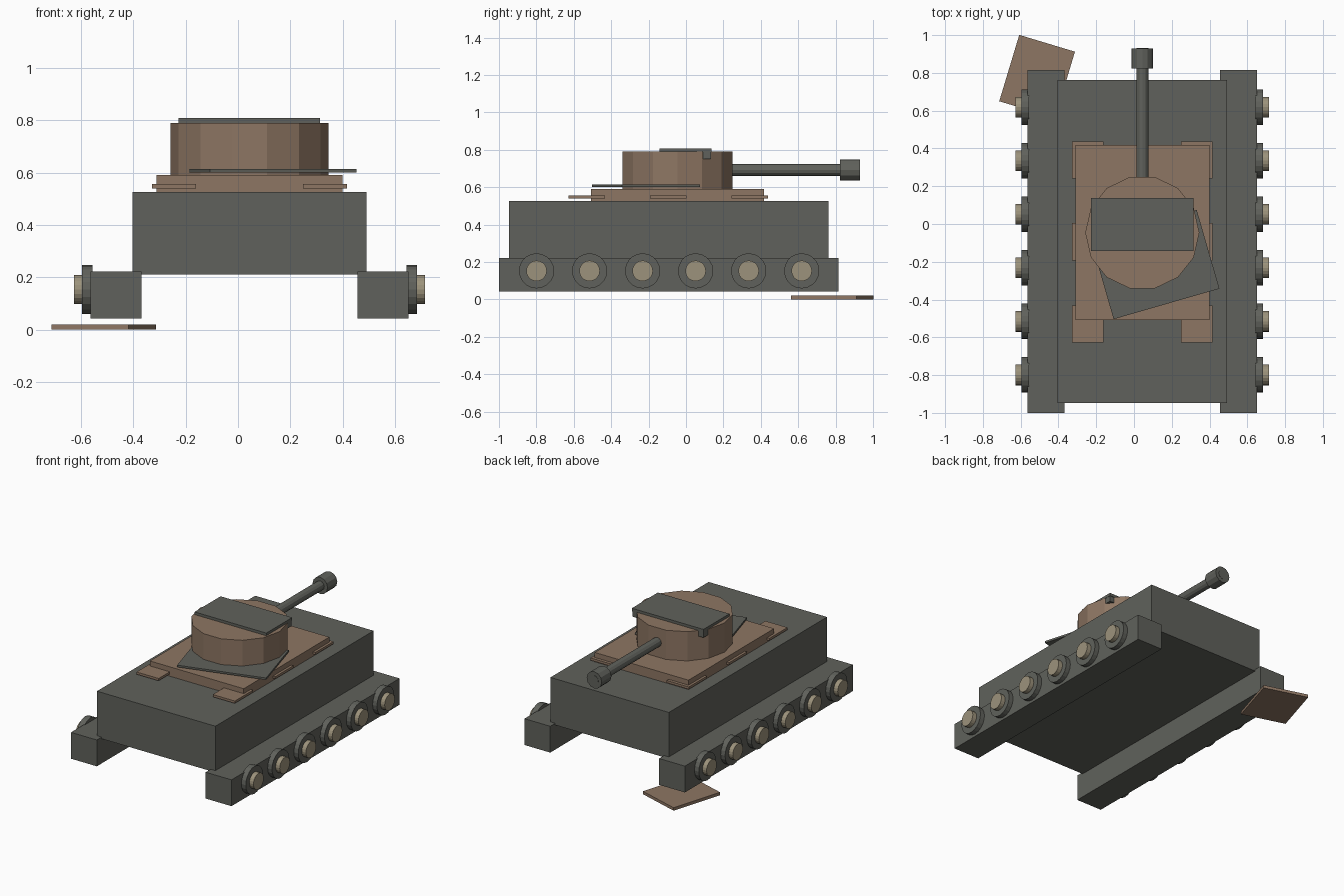
import bpy, bmesh, math
from mathutils import Matrix

cube = bpy.data.objects.get("Cube")
if cube:
    bpy.data.objects.remove(cube, do_unlink=True)

CX = 0.044  # centre line of the vehicle


def material(name, rgb):
    m = bpy.data.materials.new(name)
    m.use_nodes = True
    m.diffuse_color = (*rgb, 1)
    m.node_tree.nodes["Principled BSDF"].inputs["Base Color"].default_value = (*rgb, 1)
    return m


GREY = material("dark_grey", (0.117, 0.121, 0.106))
BROWN = material("brown", (0.27, 0.182, 0.125))
SAND = material("pale_sand", (0.335, 0.29, 0.2))


def finish(name, bm, mat):
    mesh = bpy.data.meshes.new(name)
    bm.to_mesh(mesh)
    bm.free()
    mesh.materials.append(mat)
    ob = bpy.data.objects.new(name, mesh)
    bpy.context.collection.objects.link(ob)
    return ob


def box(name, mat, x, y, z, turn=0):
    """Box from (low, high) ranges, turned about its own vertical axis."""
    bm = bmesh.new()
    bmesh.ops.create_cube(bm, size=1)
    size = [r[1] - r[0] for r in (x, y, z)]
    mid = [(r[0] + r[1]) / 2 for r in (x, y, z)]
    bm.transform(Matrix.Translation(mid) @ Matrix.Rotation(math.radians(turn), 4, "Z")
                 @ Matrix.Diagonal((*size, 1)))
    return finish(name, bm, mat)


def cylinder(name, mat, radius, start, length, axis, sides, spin=0):
    """Cylinder that starts at a point and runs along an axis."""
    bm = bmesh.new()
    bmesh.ops.create_cone(bm, cap_ends=True, segments=sides,
                          radius1=radius, radius2=radius, depth=length)
    aim = {"X": Matrix.Rotation(math.pi / 2, 4, "Y"),
           "Y": Matrix.Rotation(-math.pi / 2, 4, "X"),
           "Z": Matrix.Identity(4)}[axis]
    bm.transform(Matrix.Translation(start) @ aim @ Matrix.Rotation(spin, 4, "Z")
                 @ Matrix.Translation((0, 0, length / 2)))
    return finish(name, bm, mat)


def mirrored(side, inner, outer):
    return tuple(sorted((CX + side * inner, CX + side * outer)))


# Hull and deck
box("hull", GREY, mirrored(1, -0.448, 0.448), (-0.947, 0.762), (0.21, 0.526))
box("deck", BROWN, mirrored(1, -0.355, 0.355), (-0.508, 0.417), (0.526, 0.59))

# Running gear and deck tabs on both sides
for side, label in ((-1, "right"), (1, "left")):
    box(f"{label}_track", GREY, mirrored(side, 0.412, 0.607), (-1, 0.816), (0.042, 0.222))
    for i in range(6):
        y = -0.799 + 0.2835 * i
        for part, mat, radius, inner, outer in (("wheel", GREY, 0.094, 0.6, 0.64),
                                                ("hub", SAND, 0.055, 0.61, 0.671)):
            low, high = mirrored(side, inner, outer)
            ob = cylinder(f"{label}_{part}_{i + 1}", mat, radius, (low, y, 0.153),
                          high - low, "X", 20)
    for i, y in enumerate((-0.53, -0.094, 0.34)):
        box(f"{label}_deck_tab_{i + 1}", BROWN, mirrored(side, 0.205, 0.372),
            (y - 0.098, y + 0.098), (0.54, 0.556))

# Turret, with a corner pointing to each side
cylinder("turret", BROWN, 0.302, (CX, -0.046, 0.59), 0.2, "Z", 14, math.pi / 2)

# Roof plate and the rib under its back edge
box("roof_plate", GREY, (-0.228, 0.314), (-0.143, 0.137), (0.788, 0.808))
box("roof_rib", GREY, (-0.226, 0.312), (0.086, 0.134), (0.75, 0.79))

# Skewed plate under the turret
box("skewed_plate", GREY, (0.112 - 0.2915, 0.112 + 0.2915),
    (-0.2145 - 0.217, -0.2145 + 0.217), (0.601, 0.614), 16.1)

# Gun
cylinder("gun_barrel", GREY, 0.032, (CX, 0.1, 0.692), 0.831, "Y", 12)
cylinder("gun_muzzle", GREY, 0.057, (CX, 0.824, 0.692), 0.105, "Y", 12)

# Loose panel lying on the ground
box("loose_panel", BROWN, (-0.513 - 0.154, -0.513 + 0.154),
    (0.781 - 0.1835, 0.781 + 0.1835), (0, 0.02), -16.8)
